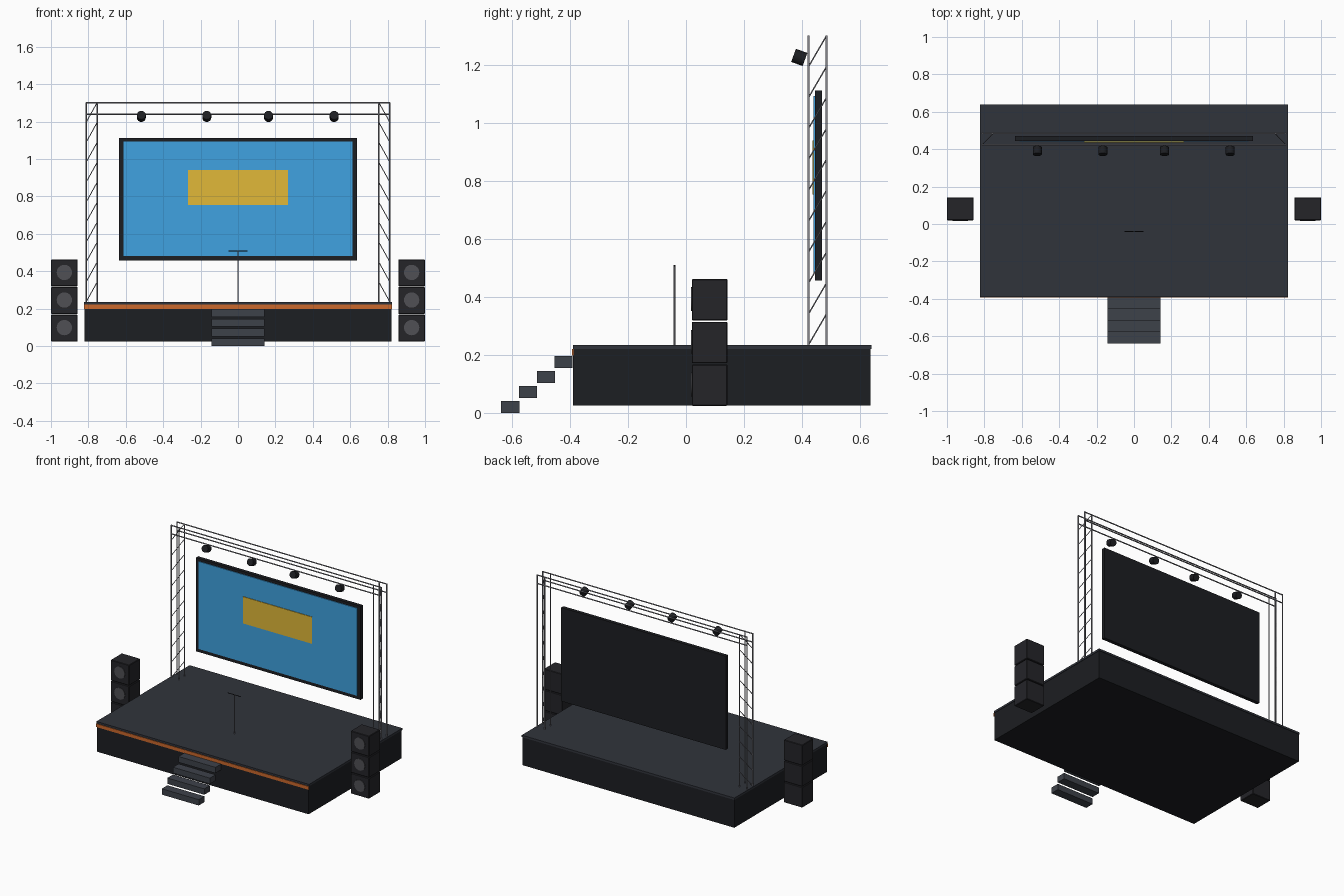
import bpy, math
from mathutils import Vector

if "Cube" in bpy.data.objects:
    bpy.data.objects.remove(bpy.data.objects["Cube"])


def mat(name, rgb):
    m = bpy.data.materials.new(name)
    m.diffuse_color = (*rgb, 1)
    m.use_nodes = True
    m.node_tree.nodes["Principled BSDF"].inputs["Base Color"].default_value = m.diffuse_color
    return m


BLACK = mat("black", (0.012, 0.013, 0.016))
DECK = mat("deck_grey", (0.03, 0.034, 0.044))
STEP = mat("step_grey", (0.048, 0.054, 0.068))
ORANGE = mat("orange", (0.6, 0.14, 0.025))
BLUE = mat("screen_blue", (0.05, 0.36, 0.75))
YELLOW = mat("yellow", (0.75, 0.48, 0.04))
METAL = mat("metal", (0.25, 0.25, 0.28))
CONE = mat("cone_grey", (0.08, 0.08, 0.09))
BOX = mat("cabinet", (0.018, 0.018, 0.022))


def box(name, x, y, z, m):
    """Box from (min, max) ranges."""
    bpy.ops.mesh.primitive_cube_add(size=1, location=[(r[0] + r[1]) / 2 for r in (x, y, z)])
    o = bpy.context.object
    o.name = name
    o.scale = [r[1] - r[0] for r in (x, y, z)]
    bpy.ops.object.transform_apply(location=False, rotation=False, scale=True)
    o.data.materials.append(m)
    return o


def rod(name, a, b, r, m, sides=8, r2=None):
    """Cylinder or tapered cylinder between two points."""
    a, b = Vector(a), Vector(b)
    d = b - a
    bpy.ops.mesh.primitive_cone_add(vertices=sides, radius1=r, radius2=r if r2 is None else r2,
                                    depth=d.length, location=(a + b) / 2)
    o = bpy.context.object
    o.name = name
    o.rotation_euler = d.to_track_quat('Z', 'Y').to_euler()
    o.data.materials.append(m)
    bpy.ops.object.shade_smooth_by_angle(angle=math.radians(50))
    return o


# Stage platform, deck and front trim
box("stage_body", (-0.82, 0.82), (-0.39, 0.637), (0.025, 0.222), BLACK)
box("stage_deck", (-0.823, 0.823), (-0.39, 0.64), (0.221, 0.235), DECK)
box("front_trim", (-0.823, 0.823), (-0.394, -0.388), (0.198, 0.221), ORANGE)

# Floating steps
for i in range(4):
    y, z = -0.638 + 0.0615 * i, 0.0518 * i
    box(f"step_{i + 1}", (-0.143, 0.143), (y, y + 0.0625), (z, z + 0.041), STEP)

# Screen
box("screen_frame", (-0.637, 0.637), (0.445, 0.47), (0.457, 1.112), BLACK)
box("screen_panel", (-0.613, 0.613), (0.440, 0.446), (0.481, 1.093), BLUE)
box("screen_banner", (-0.268, 0.266), (0.436, 0.441), (0.754, 0.941), YELLOW)

# Truss towers with diagonal braces, and speaker stacks, both sides
YF, YB, Z0, Z1 = 0.423, 0.485, 0.235, 1.302
for s, side in ((-1, "left"), (1, "right")):
    xo, xi = 0.812 * s, 0.753 * s
    for x in (xo, xi):
        for y in (YF, YB):
            rod(f"{side}_tower_post", (x, y, Z0), (x, y, Z1), 0.004, METAL)
    n = 10
    h = (Z1 - Z0) / n
    for i in range(n):
        rod(f"{side}_tower_brace", (xo, YF, Z0 + h * i), (xi, YB, Z0 + h * (i + 1)), 0.0025, METAL, 6)
    for k in range(3):
        z = 0.024 + 0.1475 * k
        x = 0.9285 * s
        cab = box(f"{side}_speaker_{k + 1}", (x - 0.0715, x + 0.0715), (0.02, 0.143), (z, z + 0.143), BOX)
        bev = cab.modifiers.new("bevel", 'BEVEL')
        bev.width, bev.segments = 0.003, 1
        cone = rod(f"{side}_speaker_cone_{k + 1}", (x, 0.022, z + 0.074), (x, 0.0165, z + 0.074),
                   0.041, CONE, 24)
        for p in cone.data.polygons:
            p.use_smooth = True

# Top truss beams
for y in (YF, YB):
    for z in (1.299, 1.24):
        rod("truss_beam", (-0.812, y, z), (0.812, y, z), 0.004, METAL)

# Spotlights
t = math.radians(20)
ax = Vector((0, math.cos(t), -math.sin(t))) * 0.021
for x in (-0.517, -0.167, 0.163, 0.514):
    c = Vector((x, 0.391, 1.227))
    rod("spotlight", c - ax, c + ax, 0.024, BLACK, 16)

# Microphone stand
rod("microphone_stand", (0, -0.04, 0.235), (0, -0.04, 0.51), 0.003, METAL)
rod("microphone_bar", (-0.051, -0.04, 0.508), (0.051, -0.04, 0.508), 0.0025, BLACK)
